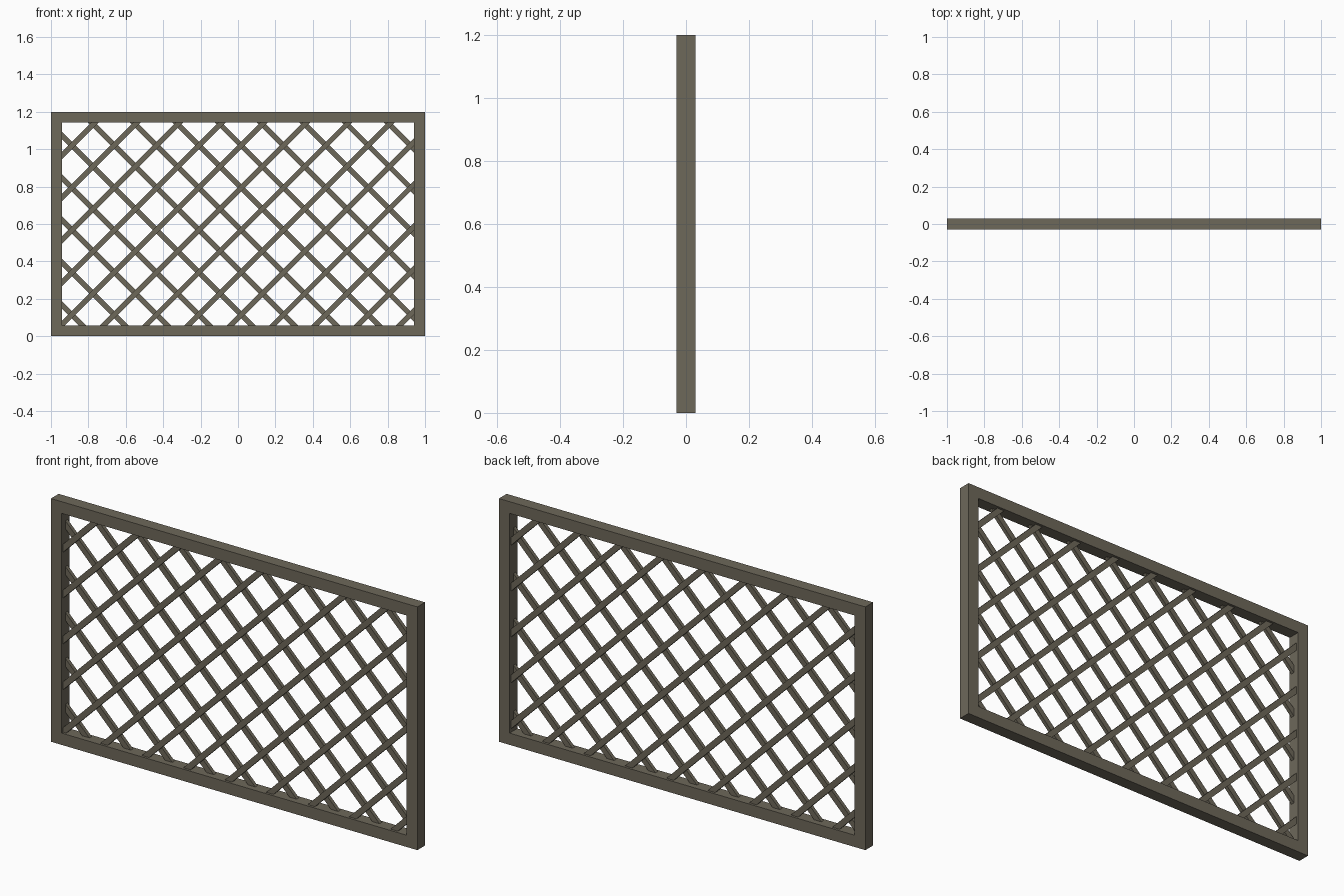
import bpy
import bmesh
import math
from mathutils import Matrix, Vector

cube = bpy.data.objects.get("Cube")
if cube:
    bpy.data.objects.remove(cube, do_unlink=True)

WIDTH, HEIGHT, DEPTH = 2.0, 1.2, 0.06
RAIL = 0.058                          # width of the frame members
SLAT_WIDTH, SLAT_DEPTH = 0.028, 0.018
PITCH = 0.16 * math.sqrt(2)           # horizontal distance between parallel slats
TENON = 0.03                          # how far slats run into the frame

wood = bpy.data.materials.new("weathered_wood")
wood.use_nodes = True
colour = (0.155, 0.138, 0.102, 1)
wood.diffuse_color = colour
wood.node_tree.nodes["Principled BSDF"].inputs["Base Color"].default_value = colour


def finish(bm, name):
    bmesh.ops.recalc_face_normals(bm, faces=bm.faces)
    mesh = bpy.data.meshes.new(name)
    bm.to_mesh(mesh)
    bm.free()
    mesh.materials.append(wood)
    obj = bpy.data.objects.new(name, mesh)
    bpy.context.collection.objects.link(obj)
    return obj


# Frame: a flat rectangular ring extruded through its depth
def rectangle(bm, inset):
    x, low, high = WIDTH / 2 - inset, inset, HEIGHT - inset
    corners = [(-x, low), (x, low), (x, high), (-x, high)]
    return [bm.verts.new((cx, -DEPTH / 2, cz)) for cx, cz in corners]


bm = bmesh.new()
outer, inner = rectangle(bm, 0), rectangle(bm, RAIL)
ring = []
for i in range(4):
    j = (i + 1) % 4
    ring.append(bm.faces.new((outer[i], outer[j], inner[j], inner[i])))
result = bmesh.ops.extrude_face_region(bm, geom=ring, use_keep_orig=True)
moved = [v for v in result["geom"] if isinstance(v, bmesh.types.BMVert)]
bmesh.ops.translate(bm, verts=moved, vec=(0, DEPTH, 0))
finish(bm, "frame")


# Lattice: one layer of parallel slats along z = slope * x + offset
def slat_layer(name, slope, first_offset, y):
    bm = bmesh.new()
    x_max = WIDTH / 2 - RAIL + TENON
    z_min, z_max = RAIL - TENON, HEIGHT - RAIL + TENON
    half_x, half_z = WIDTH / 2 - RAIL, HEIGHT / 2 - RAIL
    for n in range(-20, 21):
        offset = first_offset + n * PITCH
        # skip slats that never cross the opening
        if abs(offset - HEIGHT / 2) > half_x + half_z:
            continue
        crossings = sorted(((z_min - offset) * slope, (z_max - offset) * slope))
        start, end = max(-x_max, crossings[0]), min(x_max, crossings[1])
        middle = (start + end) / 2
        centre = Vector((middle, y, slope * middle + offset))
        size = Vector(((end - start) * math.sqrt(2), SLAT_DEPTH, SLAT_WIDTH))
        matrix = (Matrix.Translation(centre)
                  @ Matrix.Rotation(-slope * math.pi / 4, 4, "Y")
                  @ Matrix.Diagonal(size).to_4x4())
        bmesh.ops.create_cube(bm, size=1, matrix=matrix)
    finish(bm, name)


slat_layer("front_slats", 1, 1.003, -SLAT_DEPTH / 2)
slat_layer("back_slats", -1, -0.773, SLAT_DEPTH / 2)
